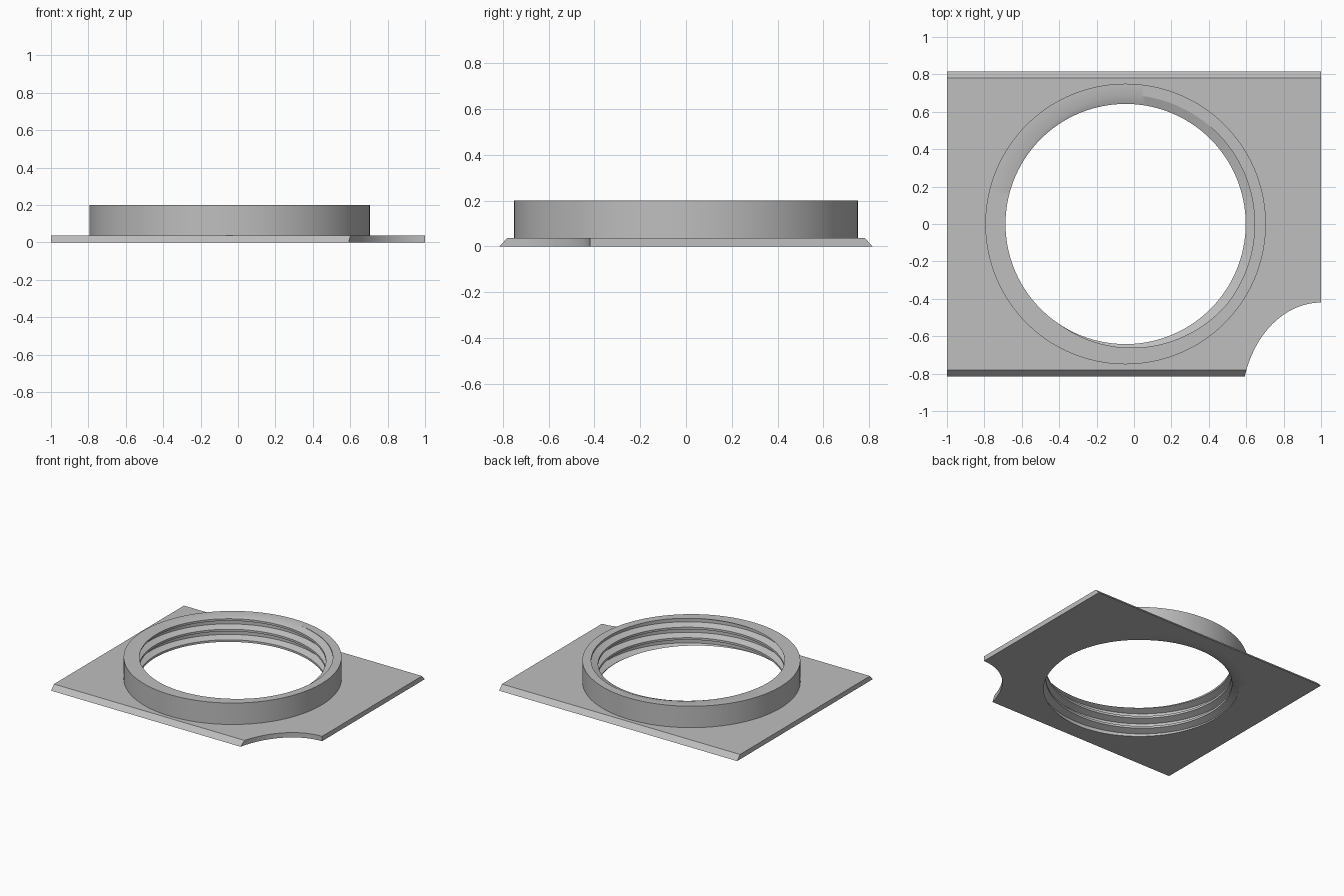
import bpy, bmesh, math

cube = bpy.data.objects.get("Cube")
if cube:
    bpy.data.objects.remove(cube)

CX = -0.045          # centre of the threaded collar
SEGS = 160
OUTER, ROOT, CREST = 0.75, 0.69, 0.642
TOP, PITCH = 0.2, 0.08
PLATE = 0.037

grey = bpy.data.materials.new("satin grey")
grey.use_nodes = True
colour = (0.52, 0.52, 0.52, 1)
grey.diffuse_color = colour
grey.node_tree.nodes["Principled BSDF"].inputs["Base Color"].default_value = colour


def finish(name, bm):
    bmesh.ops.recalc_face_normals(bm, faces=bm.faces)
    mesh = bpy.data.meshes.new(name)
    bm.to_mesh(mesh)
    bm.free()
    mesh.materials.append(grey)
    obj = bpy.data.objects.new(name, mesh)
    bpy.context.collection.objects.link(obj)
    return obj


def prism(name, points, axis_vector):
    """Extrude a closed outline along a vector."""
    bm = bmesh.new()
    face = bm.faces.new([bm.verts.new(p) for p in points])
    new = bmesh.ops.extrude_face_region(bm, geom=[face])["geom"]
    verts = [v for v in new if isinstance(v, bmesh.types.BMVert)]
    bmesh.ops.translate(bm, verts=verts, vec=axis_vector)
    return finish(name, bm)


def oval(name, cx, cy, rx, ry):
    """Tall elliptical cutter."""
    turns = [math.tau * i / SEGS for i in range(SEGS)]
    pts = [(cx + rx * math.cos(a), cy + ry * math.sin(a), -0.5) for a in turns]
    return prism(name, pts, (0, 0, 1))


# Base plate with sloped front and back edges
plate = prism("base_plate", [(-1, -0.815, 0), (-1, 0.815, 0),
                             (-1, 0.78, PLATE), (-1, -0.78, PLATE)], (2, 0, 0))
cutters = [oval("collar_cutter", CX, 0, OUTER, OUTER),
           oval("corner_cutter", 1, -0.97, 0.425, 0.55)]
for cutter in cutters:
    cutter.hide_render = True
    mod = plate.modifiers.new(cutter.name, "BOOLEAN")
    mod.object = cutter
    mod.operation = "DIFFERENCE"
    mod.solver = "EXACT"
bpy.context.view_layer.objects.active = plate
plate.select_set(True)
for cutter in cutters:
    bpy.ops.object.modifier_apply(modifier=cutter.name)
    bpy.data.objects.remove(cutter)

# Threaded collar: trapezoid thread wound inside a ring
FLAT, FOOT, START = 0.1, 0.33, 0.56


def thread_radius(z, turn):
    t = (z - TOP) / PITCH - turn + START
    t = abs(t - round(t))
    blend = min(max((t - FLAT) / (FOOT - FLAT), 0), 1)
    return CREST + (ROOT - CREST) * blend


bm = bmesh.new()
columns = []
for i in range(SEGS + 1):
    turn = i / SEGS
    ca, sa = math.cos(turn * math.tau), math.sin(turn * math.tau)
    levels = [0]
    for k in range(-5, 4):
        for edge in (-FOOT, -FLAT, FLAT, FOOT):
            z = TOP + PITCH * (k + edge + turn - START)
            levels.append(min(max(z, 0), TOP))
    levels.append(TOP)
    loop = [(OUTER, 0)] + [(thread_radius(z, turn), z) for z in levels] + [(OUTER, TOP)]
    columns.append([bm.verts.new((CX + r * ca, r * sa, z)) for r, z in loop])
for a, b in zip(columns, columns[1:]):
    for j in range(len(a)):
        n = (j + 1) % len(a)
        bm.faces.new((a[j], b[j], b[n], a[n]))
bmesh.ops.remove_doubles(bm, verts=bm.verts, dist=0.00001)
collar = finish("threaded_collar", bm)

# Smooth the curved walls, keep the corners sharp
for obj in (plate, collar):
    bpy.ops.object.select_all(action="DESELECT")
    obj.select_set(True)
    bpy.context.view_layer.objects.active = obj
    bpy.ops.object.shade_smooth_by_angle(angle=math.radians(25))
